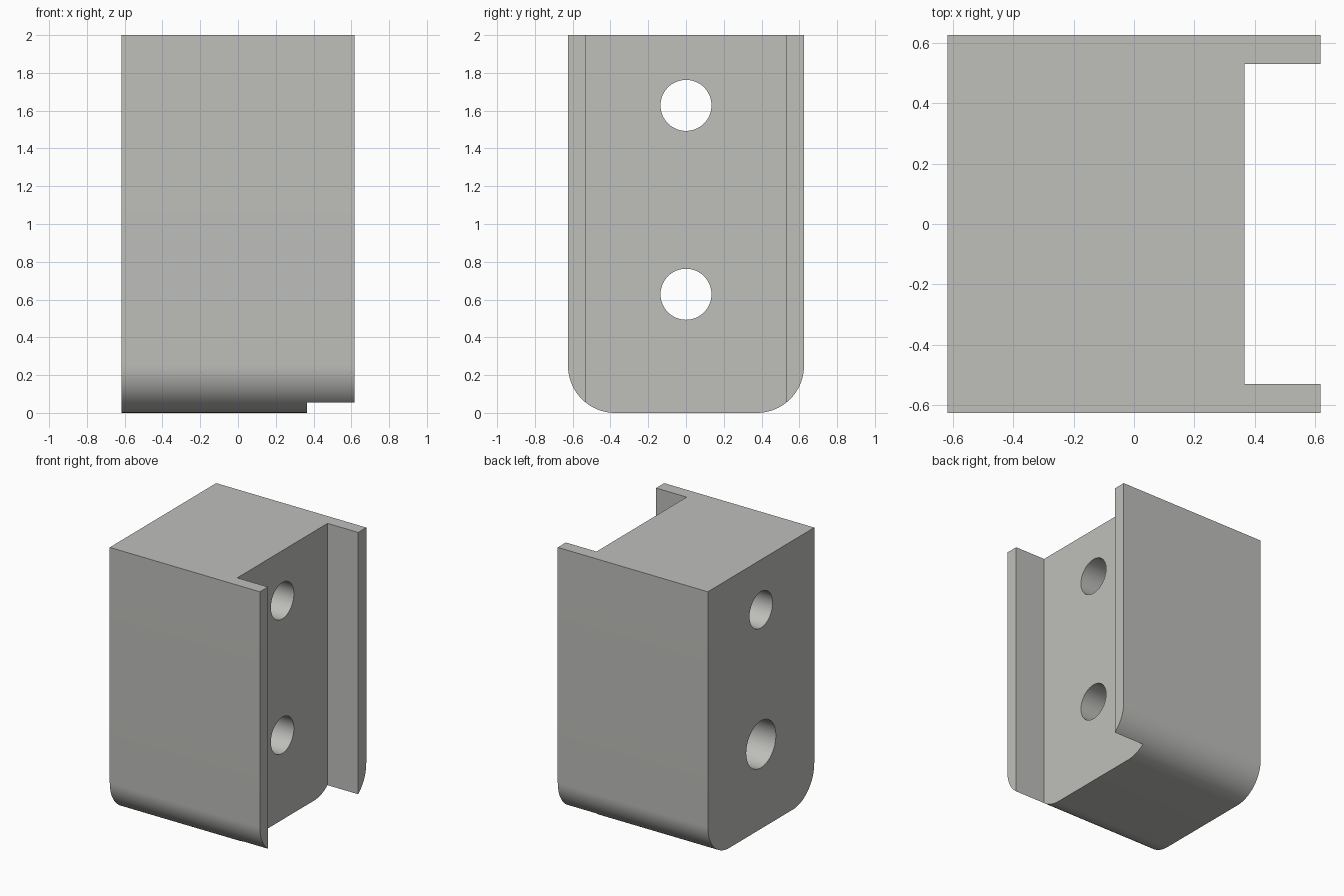
import bpy, bmesh, math
from mathutils import Matrix

if "Cube" in bpy.data.objects:
    bpy.data.objects.remove(bpy.data.objects["Cube"])

X, Y, H, R = 0.617, 0.625, 2.0, 0.25      # half depth, half width, height, corner radius
FACE_X, INNER_Y = 0.365, 0.53             # recessed face and inner side of the flanges

grey = bpy.data.materials.new("warm_grey")
grey.diffuse_color = (0.52, 0.52, 0.50, 1)
grey.use_nodes = True
grey.node_tree.nodes["Principled BSDF"].inputs["Base Color"].default_value = grey.diffuse_color


def make_object(name, bm):
    bmesh.ops.recalc_face_normals(bm, faces=bm.faces)
    mesh = bpy.data.meshes.new(name)
    bm.to_mesh(mesh)
    bm.free()
    obj = bpy.data.objects.new(name, mesh)
    bpy.context.collection.objects.link(obj)
    mesh.materials.append(grey)
    return obj


def x_cylinder(name, radius, x0, x1, z):
    bm = bmesh.new()
    place = Matrix.Translation(((x0 + x1) / 2, 0, z)) @ Matrix.Rotation(math.pi / 2, 4, 'Y')
    bmesh.ops.create_cone(bm, cap_ends=True, segments=64, radius1=radius,
                          radius2=radius, depth=x1 - x0, matrix=place)
    return make_object(name, bm)


# Block: side profile with two rounded bottom corners, extruded along x
arc = [(Y - R + R * math.sin(a), R - R * math.cos(a))
       for a in (math.pi / 2 * i / 20 for i in range(21))]
profile = arc + [(Y, H), (-Y, H)] + [(-y, z) for y, z in reversed(arc)]
bm = bmesh.new()
face = bm.faces.new([bm.verts.new((-X, y, z)) for y, z in profile])
ext = bmesh.ops.extrude_face_region(bm, geom=[face])
bmesh.ops.translate(bm, vec=(2 * X, 0, 0),
                    verts=[g for g in ext["geom"] if isinstance(g, bmesh.types.BMVert)])
block = make_object("bracket_block", bm)

# Channel between the two flanges
bm = bmesh.new()
bmesh.ops.create_cube(bm, size=1, matrix=Matrix.Translation((FACE_X + 0.5, 0, 1))
                      @ Matrix.Diagonal((1, 2 * INNER_Y, 3, 1)))
cutters = [make_object("channel_cutter", bm)]

# Two through holes, the lower one widened from the back
cutters += [x_cylinder("upper_hole_cutter", 0.135, -1, 1, 1.628),
            x_cylinder("lower_hole_cutter", 0.135, -1, 1, 0.628),
            x_cylinder("counterbore_cutter", 0.174, -1, -0.12, 0.628)]

for cutter in cutters:
    cutter.hide_render = True
    cutter.hide_set(True)
    mod = block.modifiers.new(cutter.name, 'BOOLEAN')
    mod.operation, mod.solver, mod.object = 'DIFFERENCE', 'EXACT', cutter

# Apply the cuts, drop the helpers and smooth the curved faces
bpy.context.view_layer.objects.active = block
block.select_set(True)
for mod in list(block.modifiers):
    bpy.ops.object.modifier_apply(modifier=mod.name)
for cutter in cutters:
    bpy.data.objects.remove(cutter)
bpy.ops.object.shade_smooth_by_angle(angle=math.radians(30))
